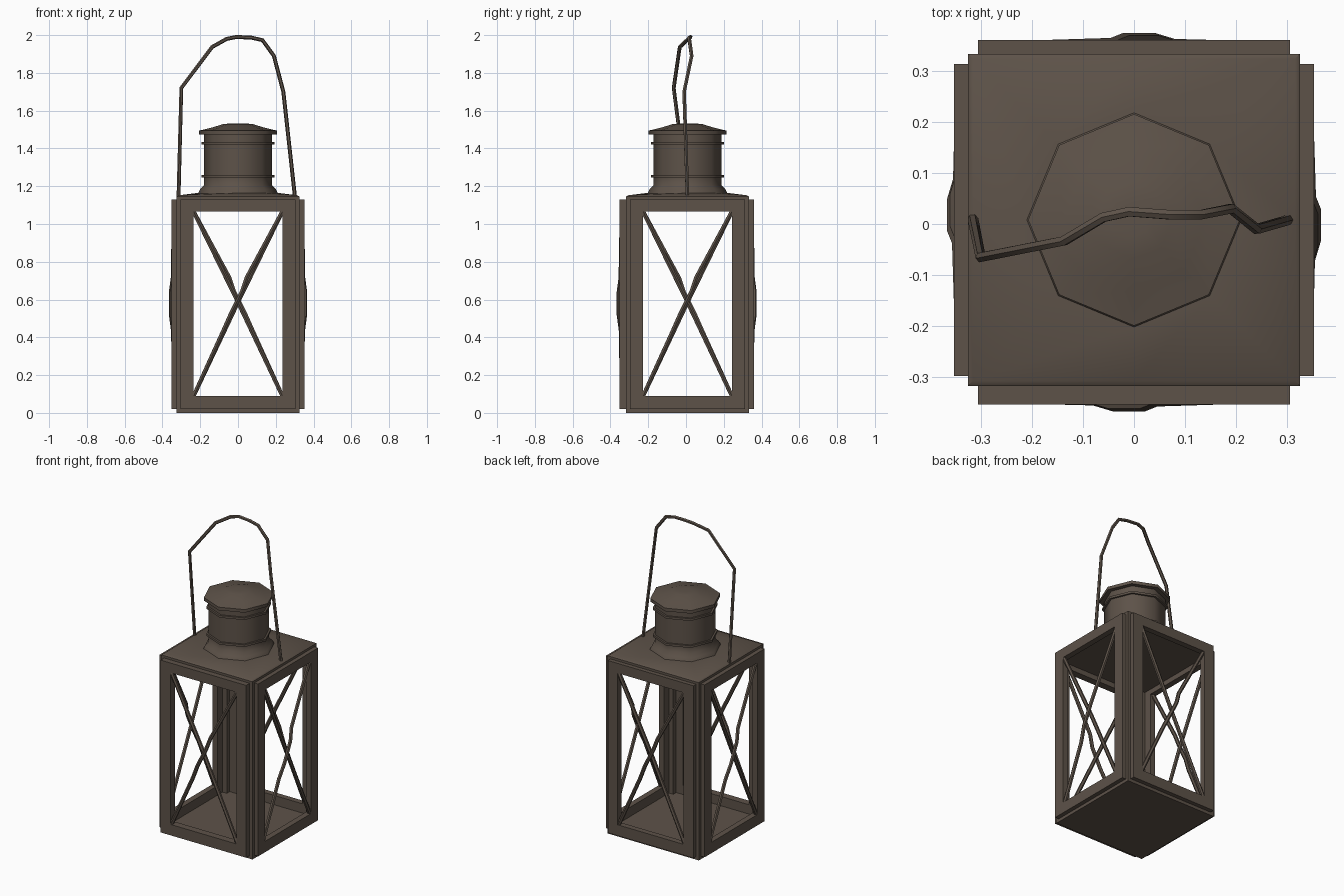
import bpy, bmesh, math
from mathutils import Matrix, Vector

if "Cube" in bpy.data.objects:
    bpy.data.objects.remove(bpy.data.objects["Cube"])

CY = 0.008  # body centre in y

mat = bpy.data.materials.new("dark bronze metal")
mat.diffuse_color = (0.11, 0.085, 0.066, 1)
mat.use_nodes = True
mat.node_tree.nodes["Principled BSDF"].inputs["Base Color"].default_value = mat.diffuse_color


def link(name, mesh, smooth=None):
    mesh.materials.clear()
    mesh.materials.append(mat)
    ob = bpy.data.objects.new(name, mesh)
    bpy.context.collection.objects.link(ob)
    if smooth:
        bpy.ops.object.select_all(action='DESELECT')
        ob.select_set(True)
        bpy.context.view_layer.objects.active = ob
        bpy.ops.object.shade_smooth_by_angle(angle=math.radians(smooth))
    return ob


def rings(name, loops, wrap=False, cap_start=False, cap_end=False, smooth=None):
    """Skin a list of point loops with quads."""
    bm = bmesh.new()
    vs = [[bm.verts.new(p) for p in lp] for lp in loops]
    n = len(loops[0])
    for i in range(len(vs) - (0 if wrap else 1)):
        a, b = vs[i], vs[(i + 1) % len(vs)]
        for k in range(n):
            bm.faces.new((a[k], a[(k + 1) % n], b[(k + 1) % n], b[k]))
    if cap_start:
        bm.faces.new(vs[0])
    if cap_end:
        bm.faces.new(vs[-1])
    bmesh.ops.recalc_face_normals(bm, faces=bm.faces)
    me = bpy.data.meshes.new(name)
    bm.to_mesh(me)
    bm.free()
    return link(name, me, smooth)


def box(name, x0, x1, y0, y1, z0, z1):
    rect = lambda z: [(x0, y0, z), (x1, y0, z), (x1, y1, z), (x0, y1, z)]
    return rings(name, [rect(z0), rect(z1)], cap_start=True, cap_end=True)


def rod(name, pts, r):
    cu = bpy.data.curves.new(name, 'CURVE')
    cu.dimensions = '3D'
    cu.bevel_depth, cu.bevel_resolution, cu.use_fill_caps = r, 1, True
    sp = cu.splines.new('POLY')
    sp.points.add(len(pts) - 1)
    for p, c in zip(sp.points, pts):
        p.co = (*c, 1)
    tmp = bpy.data.objects.new(name + "_path", cu)
    bpy.context.collection.objects.link(tmp)
    dg = bpy.context.evaluated_depsgraph_get()
    me = bpy.data.meshes.new_from_object(tmp.evaluated_get(dg))
    bpy.data.objects.remove(tmp)
    return link(name, me, 50)


def octagon(r, z):
    return [(r * math.cos(k * math.pi / 4), CY + r * math.sin(k * math.pi / 4), z)
            for k in range(8)]


def square(h, z):  # eight points: side middles and corners
    return [(h * round(math.cos(k * math.pi / 4)), CY + h * round(math.sin(k * math.pi / 4)), z)
            for k in range(8)]


# Floor and corner posts
H = 0.325
box("floor", -H, H, CY - H, CY + H, 0, 0.03)
for sx in (-1, 1):
    for sy in (-1, 1):
        xs = sorted((sx * 0.285, sx * H))
        ys = sorted((CY + sy * 0.285, CY + sy * H))
        box("corner_post", *xs, *ys, 0.03, 1.11)

# Gently sloped roof running into the chimney
rings("roof", [square(H, 1.10), square(H, 1.145), square(0.315, 1.152), octagon(0.21, 1.165)],
      cap_start=True, cap_end=True, smooth=35)

# Chimney with flared foot, two bands and a cap
profile = [(0.212, 1.16), (0.20, 1.185), (0.18, 1.205), (0.18, 1.246), (0.192, 1.246),
           (0.192, 1.26), (0.18, 1.26), (0.18, 1.42), (0.192, 1.42), (0.192, 1.434),
           (0.18, 1.434), (0.18, 1.474), (0.207, 1.474), (0.207, 1.494), (0.14, 1.51),
           (0.075, 1.53), (0.03, 1.532)]
rings("chimney", [octagon(r, z) for r, z in profile], cap_start=True, cap_end=True, smooth=50)

# Four window frames, each with a straight and a bent cross rod
for i, side in enumerate(("front", "right", "back", "left")):
    turn = Matrix.Translation((0, CY, 0)) @ Matrix.Rotation(i * math.pi / 2, 4, 'Z')
    out = 0.361 if side == "front" else 0.352

    def loop(hx, z0, z1, y):
        return [(-hx, y, z0), (hx, y, z0), (hx, y, z1), (-hx, y, z1)]

    frame = rings(side + "_frame", [loop(0.305, 0.02, 1.13, -out), loop(0.235, 0.09, 1.067, -out),
                                    loop(0.235, 0.09, 1.067, -0.315),
                                    loop(0.305, 0.02, 1.13, -0.315)], wrap=True)
    straight = rod(side + "_straight_rod", [(-0.237, 0.012 - out, 1.07), (0, 0.018 - out, 0.585),
                                            (0.237, 0.012 - out, 0.085)], 0.012)
    bent = rod(side + "_bent_rod", [(0.237, 0.014 - out, 1.07), (0.045, 0.008 - out, 0.715),
                                    (0.02, -0.002 - out, 0.64), (-0.04, -0.002 - out, 0.52),
                                    (-0.08, 0.01 - out, 0.43), (-0.237, 0.014 - out, 0.085)], 0.012)
    for ob in (frame, straight, bent):
        ob.data.transform(turn)

# Bent wire carrying handle
rod("handle", [(-0.315, 0.01, 1.14), (-0.30, -0.065, 1.72), (-0.137, -0.033, 1.937),
               (-0.06, 0.013, 1.98), (-0.01, 0.024, 1.99), (0.07, 0.018, 1.987),
               (0.13, 0.018, 1.973), (0.19, 0.03, 1.89), (0.24, -0.01, 1.70),
               (0.302, 0.008, 1.14)], 0.0105)
